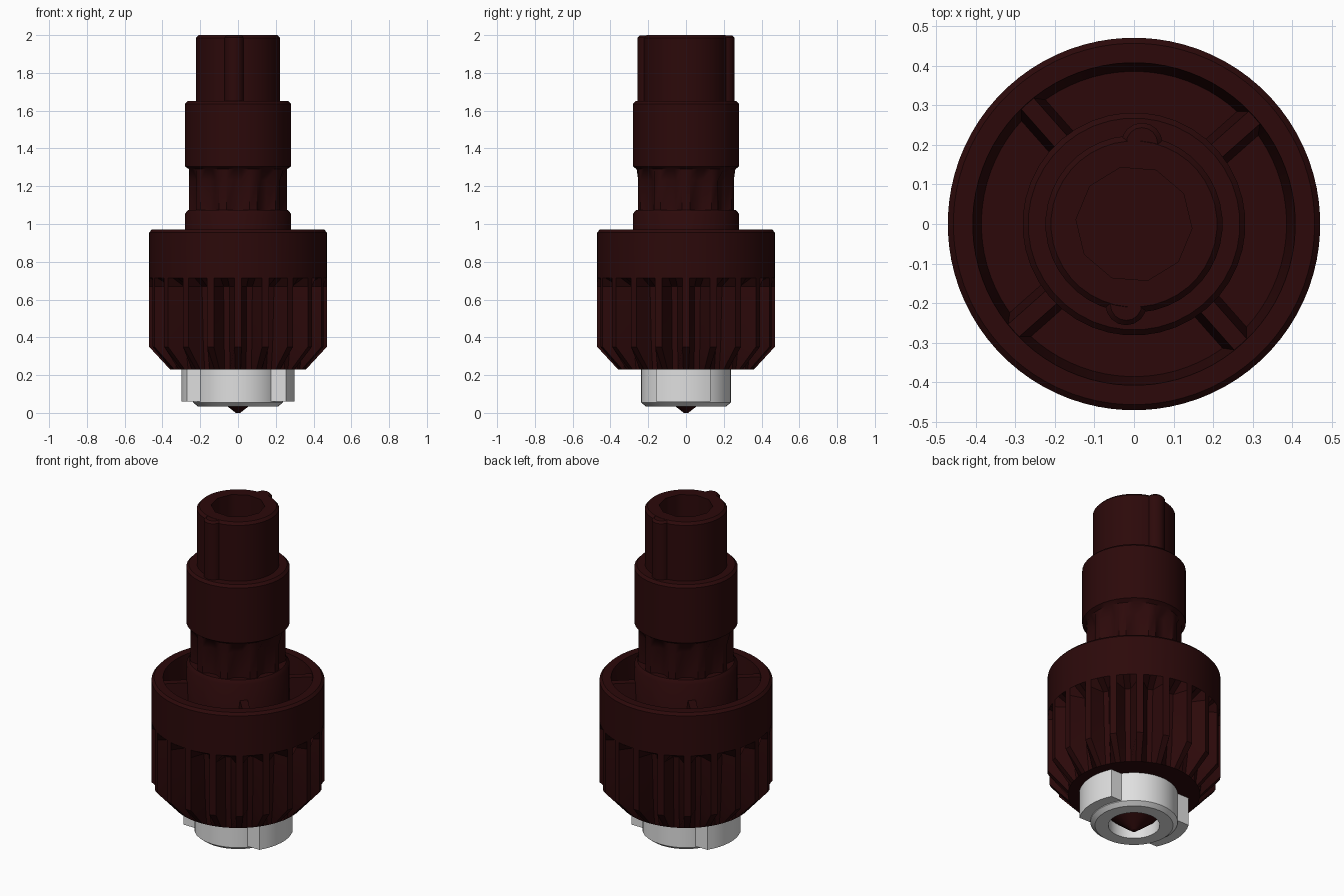
import bpy, bmesh, math
from mathutils import Matrix

if "Cube" in bpy.data.objects:
    bpy.data.objects.remove(bpy.data.objects["Cube"])


def material(name, rgb):
    m = bpy.data.materials.new(name)
    m.diffuse_color = (*rgb, 1)
    m.use_nodes = True
    m.node_tree.nodes["Principled BSDF"].inputs["Base Color"].default_value = m.diffuse_color
    return m


MAROON = material("dark maroon plastic", (0.025, 0.0027, 0.003))
WHITE = material("off white plastic", (0.74, 0.74, 0.74))


def finish(name, bm, mat, angle=30):
    bmesh.ops.recalc_face_normals(bm, faces=bm.faces)
    me = bpy.data.meshes.new(name)
    bm.to_mesh(me)
    bm.free()
    me.materials.append(mat)
    ob = bpy.data.objects.new(name, me)
    bpy.context.collection.objects.link(ob)
    bpy.ops.object.select_all(action='DESELECT')
    ob.select_set(True)
    bpy.context.view_layer.objects.active = ob
    bpy.ops.object.shade_smooth_by_angle(angle=math.radians(angle))
    return ob


def lathe(name, rows, n, mat, closed=False, phase=0.0, angle=30):
    """Rows are (radius, z) or (rib radius, groove radius, z) with 4 steps per rib;
    a radius may also be a function of the step number."""
    bm = bmesh.new()
    rings = []
    for row in rows:
        ring = []
        for i in range(n):
            r = row[0] if (len(row) == 2 or i % 4 < 2) else row[1]
            r = r(i) if callable(r) else r
            a = 2 * math.pi * i / n + phase
            ring.append(bm.verts.new((r * math.cos(a), r * math.sin(a), row[-1])))
        rings.append(ring)
    pairs = list(zip(rings, rings[1:]))
    if closed:
        pairs.append((rings[-1], rings[0]))
    else:
        bm.faces.new(rings[0])
        bm.faces.new(rings[-1])
    for lo, hi in pairs:
        for i in range(n):
            j = (i + 1) % n
            bm.faces.new((lo[i], lo[j], hi[j], hi[i]))
    return finish(name, bm, mat, angle)


def prism(name, pts, z0, z1, mat, chamfer=0.0):
    bm = bmesh.new()
    lo = [bm.verts.new((x, y, z0)) for x, y in pts]
    hi = [bm.verts.new((x, y, z1)) for x, y in pts]
    bm.faces.new(lo)
    top = bm.faces.new(hi)
    for i in range(len(pts)):
        j = (i + 1) % len(pts)
        bm.faces.new((lo[i], lo[j], hi[j], hi[i]))
    if chamfer:
        bmesh.ops.bevel(bm, geom=list(top.edges), offset=chamfer, segments=1,
                        affect='EDGES')
    return finish(name, bm, mat)


# Ten-sided bore
def bore(i):
    step = math.pi / 10
    return 0.147 * math.cos(step) / math.cos((i % 4) * step / 2 - step)


# Stem: flange, fluted neck, collar, upper tube and bore
lathe("stem", [
    (0.24, 0.24), (0.28, 0.30), (0.281, 1.055), (0.265, 1.075),
    (0.26, 0.23, 1.075), (0.26, 0.23, 1.23), (0.26, 0.262, 1.29),
    (0.282, 1.305), (0.282, 1.635), (0.268, 1.65), (0.224, 1.65),
    (0.224, 1.985), (0.21, 2.0), (bore, 2.0), (bore, 1.2)],
    40, MAROON, phase=math.radians(-4.5), angle=40)

# Keys along the front and back of the upper tube
for name, s in (("front_key", -1), ("back_key", 1)):
    pts = [(s * 0.02 + 0.052 * math.cos(k * math.pi / 8),
            s * 0.204 + 0.052 * math.sin(k * math.pi / 8)) for k in range(16)]
    prism(name, pts, 1.64, 1.999, MAROON, 0.012)

# Grip: ribs around a nearly straight core, with a recessed top
lathe("grip", [
    (0.22, 0.23), (0.36, 0.36, 0.23), (0.471, 0.375, 0.35),
    (0.471, 0.39, 0.67), (0.471, 0.715), (0.471, 0.955), (0.457, 0.97),
    (0.408, 0.97), (0.386, 0.78), (0.22, 0.78)],
    80, MAROON, closed=True, phase=math.radians(-2.25))

# Tapered spokes across the recess
for k in range(4):
    bm = bmesh.new()
    bmesh.ops.create_cube(bm, size=1)
    bmesh.ops.scale(bm, vec=(0.16, 0.085, 0.20), verts=bm.verts)
    bmesh.ops.translate(bm, vec=(0.335, 0, 0.86), verts=bm.verts)
    for v in bm.verts:
        if v.co.z > 0.9:
            v.co.y *= 0.5
    bm.transform(Matrix.Rotation(math.radians(41.5 + 90 * k), 4, 'Z'))
    finish("spoke_%d" % (k + 1), bm, MAROON)

# Pale collar at the base
lathe("base_ring", [
    (0.14, 0.035), (0.213, 0.035), (0.238, 0.055), (0.238, 0.235),
    (0.14, 0.235)], 40, WHITE, closed=True)

# Bayonet tabs on either side of the collar
for name, s in (("right_tab", 1), ("left_tab", -1)):
    pts = [(s * 0.17, s * 0.13), (s * 0.17, s * -0.16)]
    a0, a1 = math.asin(-0.16 / 0.3), math.asin(0.13 / 0.3)
    for k in range(9):
        a = a0 + (a1 - a0) * k / 8
        pts.append((s * 0.3 * math.cos(a), s * 0.3 * math.sin(a)))
    prism(name, pts, 0.06, 0.235, WHITE)

# Pointed tip inside the collar
lathe("tip", [(0.012, 0.0), (0.05, 0.03), (0.136, 0.10), (0.136, 0.25)], 16, MAROON)
